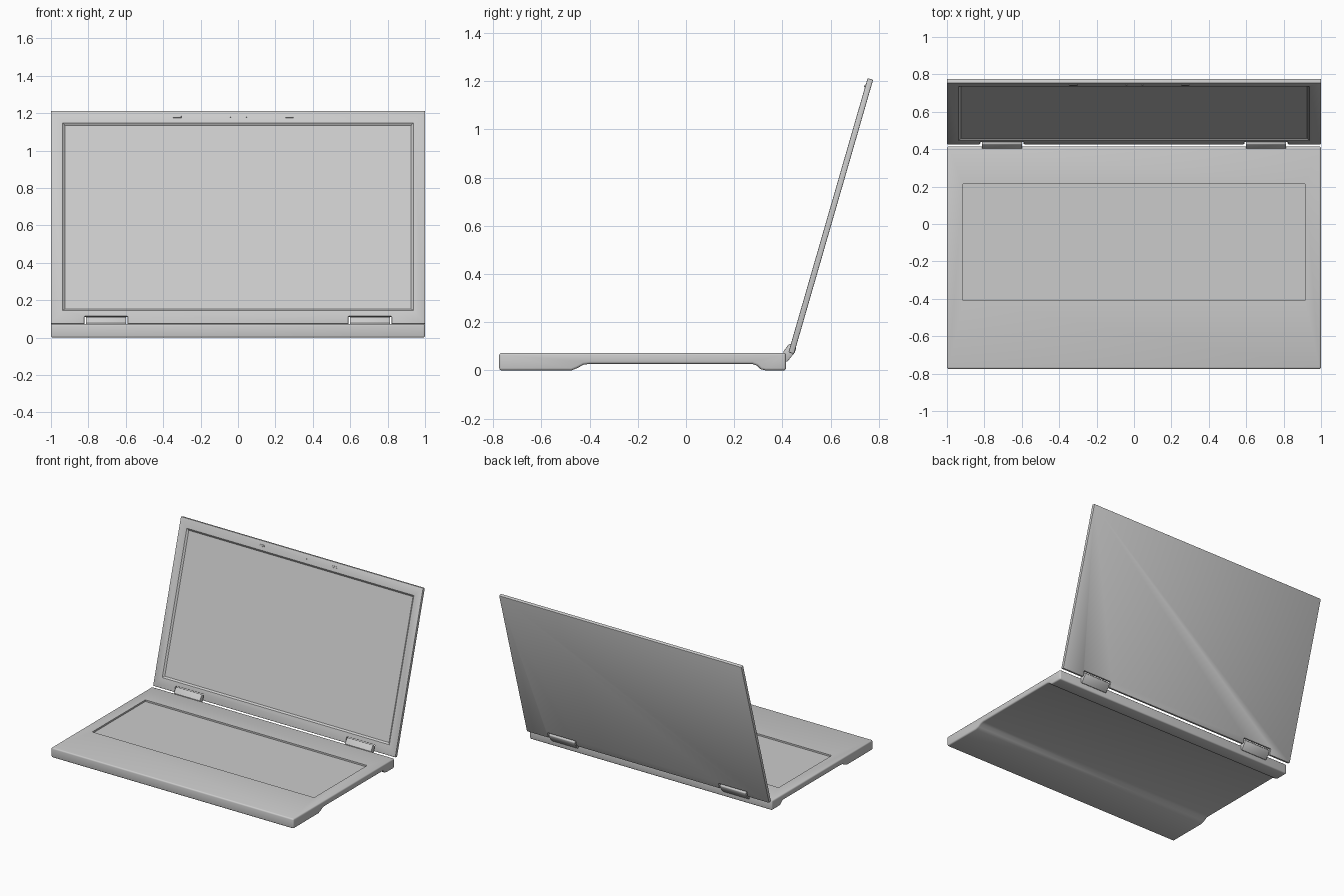
import bpy, bmesh, math
from mathutils import Matrix, Vector

if "Cube" in bpy.data.objects:
    bpy.data.objects.remove(bpy.data.objects["Cube"], do_unlink=True)

grey = bpy.data.materials.new("plain grey")
grey.use_nodes = True
COLOUR = (0.6, 0.6, 0.6, 1)
grey.diffuse_color = COLOUR
grey.node_tree.nodes["Principled BSDF"].inputs["Base Color"].default_value = COLOUR


def apply(obj, kind, **settings):
    mod = obj.modifiers.new(kind.title(), kind)
    for key, value in settings.items():
        setattr(mod, key, value)
    bpy.ops.object.select_all(action="DESELECT")
    obj.select_set(True)
    bpy.context.view_layer.objects.active = obj
    bpy.ops.object.modifier_apply(modifier=mod.name)


def prism(name, outline, axis, start, end, bevel=0, segments=3, grow=0):
    """Extrude a 2D outline along x or y; grow widens the start face."""
    bm = bmesh.new()

    def place(u, v, d):
        return Vector((d, u, v)) if axis == "x" else Vector((u, d, v))
    first = bm.faces.new([bm.verts.new(place(u, v, start)) for u, v in outline])
    rim = list(first.verts)
    ext = bmesh.ops.extrude_face_region(bm, geom=[first], use_keep_orig=True)
    moved = [g for g in ext["geom"] if isinstance(g, bmesh.types.BMVert)]
    bmesh.ops.translate(bm, verts=moved, vec=place(0, 0, end - start))
    if grow:
        mid = sum((v.co for v in rim), Vector()) / len(rim)
        for v in rim:
            v.co.x += math.copysign(grow, v.co.x - mid.x)
            v.co.z += math.copysign(grow, v.co.z - mid.z)
    bmesh.ops.recalc_face_normals(bm, faces=bm.faces[:])
    mesh = bpy.data.meshes.new(name)
    bm.to_mesh(mesh)
    bm.free()
    mesh.materials.append(grey)
    obj = bpy.data.objects.new(name, mesh)
    bpy.context.collection.objects.link(obj)
    if bevel:
        apply(obj, "BEVEL", width=bevel, segments=segments, limit_method="ANGLE",
              angle_limit=math.radians(50), use_clamp_overlap=False)
    return obj


def rect(u0, u1, v0, v1):
    return [(u0, v0), (u1, v0), (u1, v1), (u0, v1)]


def carve(obj, cutter):
    cutter.hide_render = True
    apply(obj, "BOOLEAN", operation="DIFFERENCE", solver="EXACT", object=cutter)
    bpy.data.objects.remove(cutter, do_unlink=True)


def smooth(obj):
    bpy.ops.object.select_all(action="DESELECT")
    obj.select_set(True)
    bpy.context.view_layer.objects.active = obj
    bpy.ops.object.shade_smooth_by_angle(angle=math.radians(32))


# Base: side profile with a hollow underside between two full-width feet
profile = [(-0.775, 0), (-0.475, 0), (-0.45, 0.01), (-0.425, 0.024), (-0.40, 0.027),
           (0.275, 0.027), (0.295, 0.02), (0.31, 0.005), (0.33, 0),
           (0.415, 0), (0.415, 0.073), (-0.775, 0.073)]
base = prism("base", profile, "x", -1, 1, bevel=0.01)
carve(base, prism("keyboard_cutter", rect(-0.41, 0.215, 0.061, 0.1), "x", -0.915, 0.915))
smooth(base)

# Lid: upright panel with two hinge notches and a sloped screen recess
LENGTH = 1.184
THICK = 0.024
NOTCH = 0.042
tilt = Matrix.Translation((0, 0.425, 0.075)) @ Matrix.Rotation(math.radians(-16.1), 4, "X")
half = [(0.59, 0), (0.59, NOTCH), (0.822, NOTCH), (0.822, 0), (1, 0), (1, LENGTH)]
outline = half + [(-x, z) for x, z in reversed(half)]
lid = prism("lid", outline, "y", 0, THICK, bevel=0.004, segments=2)
carve(lid, prism("screen_cutter", rect(-0.925, 0.925, 0.085, 1.105), "y",
                 -0.01, 0.01, grow=0.024))
smooth(lid)
lid.matrix_world = tilt

# Small stops and sensors along the top of the screen frame
for name, x, wide, tall in (("right_stop", -0.325, 0.022, 0.006),
                            ("left_stop", 0.275, 0.022, 0.006),
                            ("right_sensor", -0.04, 0.003, 0.003),
                            ("left_sensor", 0.045, 0.003, 0.003)):
    z = 1.15
    pad = prism(name, rect(x - wide, x + wide, z - tall, z + tall), "y",
                -0.004, 0.004, bevel=tall * 0.4, segments=2)
    smooth(pad)
    pad.matrix_world = tilt

# Hinges: slanted knuckles bridging the base and the lid
knuckle = [(0.404, 0.04), (0.404, 0.078), (0.427, 0.11), (0.443, 0.11),
           (0.457, 0.093), (0.451, 0.074), (0.42, 0.036)]
for name, x in (("left_hinge", 0.706), ("right_hinge", -0.706)):
    hinge = prism(name, knuckle, "x", x - 0.108, x + 0.108, bevel=0.003, segments=2)
    smooth(hinge)
